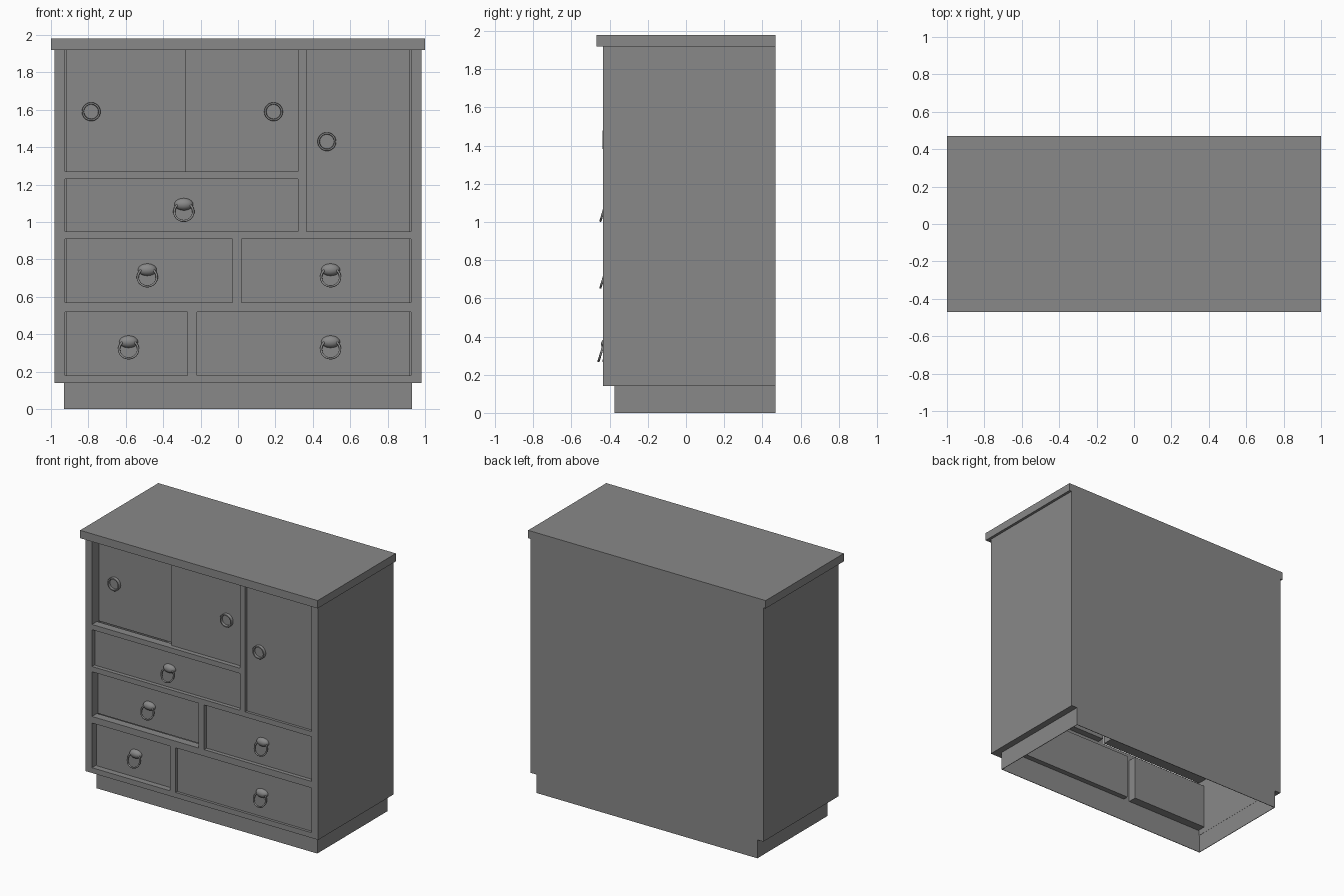
import bpy, bmesh, math
from mathutils import Matrix, Vector

if "Cube" in bpy.data.objects:
    bpy.data.objects.remove(bpy.data.objects["Cube"], do_unlink=True)

grey = bpy.data.materials.new("cabinet grey")
grey.use_nodes = True
colour = (0.25, 0.25, 0.25, 1)
grey.diffuse_color = colour
grey.node_tree.nodes["Principled BSDF"].inputs["Base Color"].default_value = colour


def finish(name, bm, smooth=False):
    mesh = bpy.data.meshes.new(name)
    bmesh.ops.recalc_face_normals(bm, faces=bm.faces)
    bm.to_mesh(mesh)
    bm.free()
    mesh.materials.append(grey)
    obj = bpy.data.objects.new(name, mesh)
    bpy.context.collection.objects.link(obj)
    if smooth:
        bpy.ops.object.select_all(action="DESELECT")
        obj.select_set(True)
        bpy.context.view_layer.objects.active = obj
        bpy.ops.object.shade_smooth_by_angle(angle=math.radians(40))
    return obj


def box(name, x0, x1, y0, y1, z0, z1):
    bm = bmesh.new()
    size = Matrix.Diagonal((x1 - x0, y1 - y0, z1 - z0, 1))
    centre = Matrix.Translation(((x0 + x1) / 2, (y0 + y1) / 2, (z0 + z1) / 2))
    bmesh.ops.create_cube(bm, size=1, matrix=centre @ size)
    return finish(name, bm)


def lathe(name, profile, place, steps=32):
    """Spin (radius, height) points about local z, then place the result."""
    bm = bmesh.new()
    verts = [bm.verts.new((r, 0, h)) for r, h in profile]
    edges = [bm.edges.new(pair) for pair in zip(verts, verts[1:])]
    bmesh.ops.spin(bm, geom=verts + edges, cent=(0, 0, 0), axis=(0, 0, 1),
                   angle=math.tau, steps=steps)
    bmesh.ops.remove_doubles(bm, verts=bm.verts, dist=1e-5)
    bm.transform(place)
    return finish(name, bm, True)


FRONT, INNER, BACK = -0.435, -0.375, 0.47
SIDE, WALL = 0.98, 0.925
BASE, TOP = 0.14, 1.92
SHEET = 0.004

# Carcass: top board, side walls, back and hollow plinth
box("top_board", -1, 1, -0.47, BACK, TOP, 1.98)
box("back_panel", -SIDE, SIDE, BACK - SHEET, BACK, BASE, TOP)
box("plinth_front", -0.93, 0.93, INNER, INNER + SHEET, 0, BASE)
box("plinth_back", -0.93, 0.93, BACK - SHEET, BACK, 0, BASE)
for label, s in (("left", 1), ("right", -1)):
    box(label + "_side", *sorted((s * WALL, s * SIDE)), FRONT, BACK, BASE, TOP)
    box(label + "_plinth", *sorted((s * (0.93 - SHEET), s * 0.93)), INNER, BACK, 0, BASE)

# Face frame: rails and dividers
for name, x0, x1, z0, z1 in (
        ("bottom_rail", -WALL, WALL, BASE, 0.18),
        ("lower_rail", -WALL, WALL, 0.52, 0.57),
        ("middle_rail", -WALL, WALL, 0.91, 0.95),
        ("upper_rail", -WALL, 0.32, 1.23, 1.27),
        ("lower_divider", -0.27, -0.22, 0.18, 0.52),
        ("middle_divider", -0.03, 0.02, 0.57, 0.91),
        ("tall_divider", 0.32, 0.365, 0.95, TOP)):
    box(name, x0, x1, FRONT, INNER, z0, z1)


def facing(x, y, z):
    """Local z points out of the cabinet front."""
    return Matrix.Translation((x, y, z)) @ Matrix.Rotation(math.pi / 2, 4, "X")


def ring_pull(name, x, y, z):
    # Flattened knob with a loose ring tilted outward below it
    dome = [(0.05 * math.cos(a), 0.03 * math.sin(a))
            for a in (math.pi / 2 * i / 8 for i in range(9))]
    dome[-1] = (0, 0.03)
    lathe(name + "_knob", dome, facing(x, y, z + 0.035) @ Matrix.Diagonal((1, 0.65, 1, 1)))
    tube = [(0.051 + 0.006 * math.cos(a), 0.006 * math.sin(a))
            for a in (math.tau * i / 10 for i in range(11))]
    tilt = Matrix.Rotation(math.radians(-17), 4, "X")
    lathe(name + "_ring", tube, facing(x, y - 0.028, z - 0.005) @ tilt)


# Drawers at different depths, each with a ring pull
for name, x0, x1, z0, z1, recess, hx, hz in (
        ("upper_drawer", -0.92, 0.32, 0.95, 1.23, 0.03, -0.29, 1.06),
        ("middle_right_drawer", -0.92, -0.03, 0.57, 0.91, 0.065, -0.485, 0.71),
        ("middle_left_drawer", 0.02, 0.92, 0.57, 0.91, 0.03, 0.495, 0.71),
        ("lower_right_drawer", -0.92, -0.27, 0.18, 0.52, 0.045, -0.585, 0.325),
        ("lower_left_drawer", -0.22, 0.92, 0.18, 0.52, 0.02, 0.495, 0.325)):
    y = FRONT + recess
    box(name, x0, x1, y, y + 0.08, z0, z1)
    ring_pull(name, hx, y, hz)

# Doors: two sliding panels and a tall one, each with a round cup pull
cup = [(0, 0.004), (0.038, 0.004), (0.04, 0.022), (0.048, 0.022), (0.05, 0.019), (0.05, 0)]
for name, x0, x1, z0, recess, hx, hz in (
        ("right_sliding_door", -0.92, -0.27, 1.27, 0.075, -0.785, 1.59),
        ("left_sliding_door", -0.28, 0.32, 1.27, 0.035, 0.19, 1.59),
        ("tall_door", 0.365, 0.92, 0.95, 0.02, 0.475, 1.43)):
    y = FRONT + recess
    box(name, x0, x1, y, y + 0.035, z0, TOP)
    lathe(name + "_pull", cup, facing(hx, y, hz))
